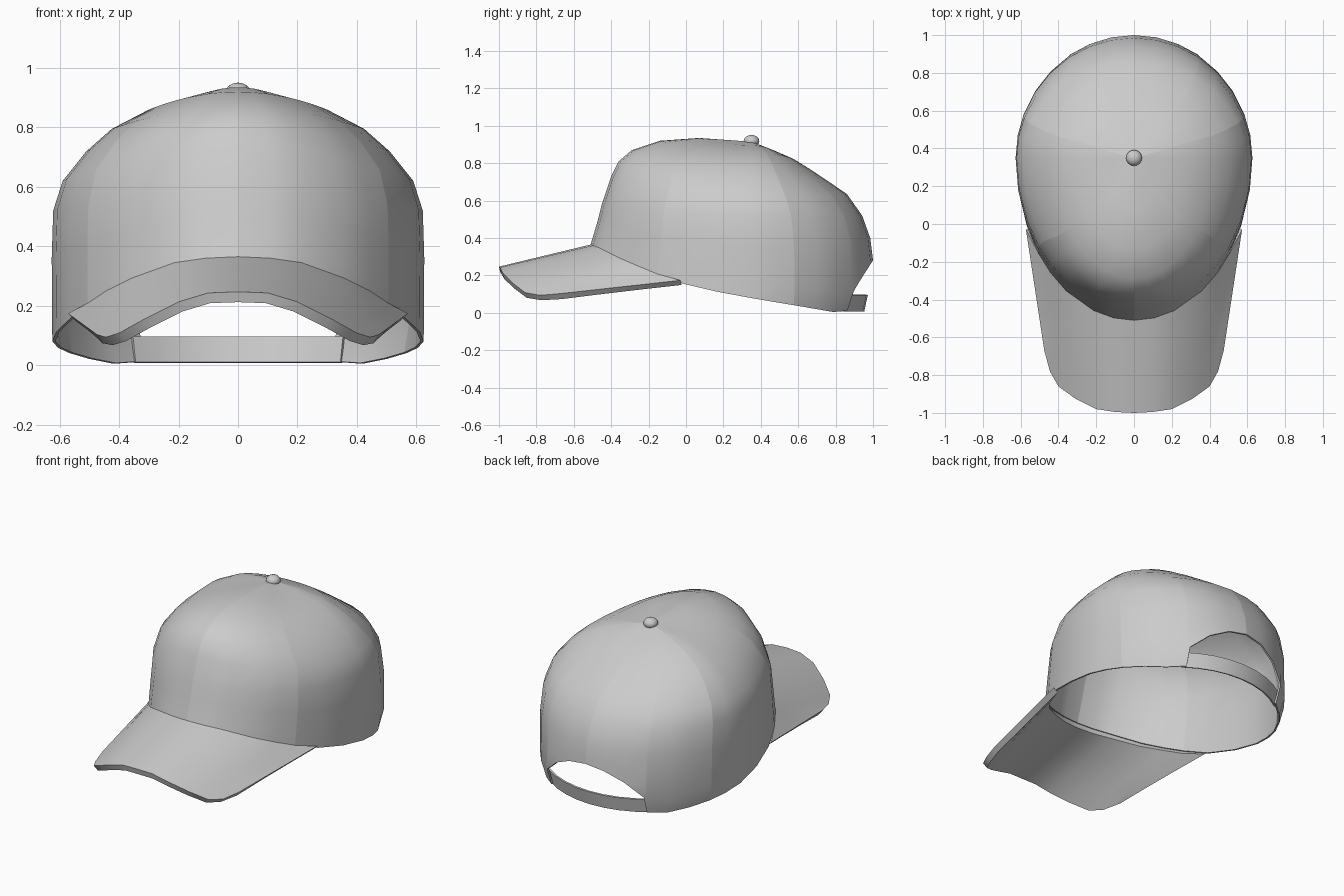
import bpy, bmesh
from math import sin, cos, radians

if "Cube" in bpy.data.objects:
    bpy.data.objects.remove(bpy.data.objects["Cube"])

CY = 0.35  # y of the crown axis


def lerp_table(table, v):
    if v <= table[0][0]:
        return table[0][1]
    for (a, p), (b, q) in zip(table, table[1:]):
        if v <= b:
            return p + (q - p) * (v - a) / (b - a)
    return table[-1][1]


def grid_object(name, rows, closed=False, thickness=0.01, seams=(), angle=35):
    """Skin a grid of points, give it thickness, smooth it."""
    bm = bmesh.new()
    vs = [[bm.verts.new(p) for p in row] for row in rows]
    n = len(rows[0])
    for lo, hi in zip(vs, vs[1:]):
        for j in range(n if closed else n - 1):
            k = (j + 1) % n
            bm.faces.new((lo[j], lo[k], hi[k], hi[j]))
    for lo, hi in zip(vs, vs[1:]):
        for j in seams:
            bm.edges.get((lo[j], hi[j])).smooth = False
    bmesh.ops.remove_doubles(bm, verts=bm.verts, dist=1e-4)
    me = bpy.data.meshes.new(name)
    bm.to_mesh(me)
    bm.free()
    ob = bpy.data.objects.new(name, me)
    bpy.context.collection.objects.link(ob)
    bpy.ops.object.select_all(action='DESELECT')
    ob.select_set(True)
    bpy.context.view_layer.objects.active = ob
    mod = ob.modifiers.new("thickness", 'SOLIDIFY')
    mod.thickness = thickness
    mod.offset = -1
    bpy.ops.object.modifier_apply(modifier=mod.name)
    bpy.ops.object.shade_smooth_by_angle(angle=radians(angle))
    return ob


# Crown profiles from rim to top: (distance from axis, z)
FRONT = [(.86, .365), (.82, .50), (.80, .58), (.75, .73), (.71, .81), (.64, .87), (.49, .92), (.28, .935), (0, .915)]
SIDE = [(.625, .08), (.627, .36), (.622, .52), (.590, .62), (.51, .72), (.425, .795), (.30, .86), (.16, .895), (0, .915)]
BACK = [(.65, .28), (.635, .40), (.592, .52), (.51, .636), (.40, .71), (.31, .77), (.225, .823), (.11, .873), (0, .915)]
RIM = [(-.51, .365), (-.45, .342), (-.34, .285), (-.05, .165), (.1, .125), (.4, .07), (.82, .003), (.9, .012)]


def crown_point(row, deg):
    """Point on the crown; 0 degrees is the front, 90 is +x."""
    s, c = sin(radians(deg)), cos(radians(deg))
    end = FRONT[row] if c > 0 else BACK[row]
    x, y = SIDE[row][0] * s, CY - end[0] * c
    if row:
        z = SIDE[row][1] * (1 - c * c) + end[1] * c * c
    elif c < 0 and abs(x) < .348:  # arched opening at the back
        z = .10 + .18 * (1 - (x / .348) ** 2) ** .85
    else:
        z = lerp_table(RIM, y)
    return (x, y, z)


# Crown, with six panel seams and a rim that tucks in towards the back
half = [0, 10, 20, 35, 45, 54, 65, 78, 90, 101, 111, 123, 135, 146, 147.5, 158, 169, 180]
angles = half + [360 - a for a in half[-2:0:-1]]
seams = [angles.index(a) for a in (0, 54, 111, 180, 249, 306)]
rows = [[crown_point(r, a) for a in angles] for r in range(9)]
rows.insert(1, [tuple(p + .28 * (q - p) for p, q in zip(lo, hi)) for lo, hi in zip(rows[0], rows[1])])
for j, a in enumerate(angles):
    a = min(a, 360 - a)
    if 100 < a < 147:
        k = 1 - .05 * min(1, (a - 90) / 40)
        x, y, z = rows[0][j]
        rows[0][j] = (x * k, CY + (y - CY) * k, z)
grid_object("crown", rows, closed=True, seams=seams, angle=50)

# Brim, lofted from its front edge to the crown rim
outer = [(0, -1, .247), (.1, -.995, .243), (.2, -.98, .213), (.31, -.925, .158),
         (.4, -.86, .108), (.445, -.78, .094), (.475, -.67, .103)]
inner = [crown_point(0, a) for a in (0, 10, 20, 35, 45, 54)] + [(.572, -.03, .174)]


def mirrored(pts):
    return [(-x, y, z) for x, y, z in pts[:0:-1]] + pts


def mix(t):
    return mirrored([tuple(p + (q - p) * t for p, q in zip(o, i)) for o, i in zip(outer, inner)])


grid_object("brim", [mix(t) for t in (0, .33, .67, 1)], thickness=.036)

# Strap across the back opening
strap_angles = [144 + 72 * i / 8 for i in range(9)]
grid_object("back_strap", [[(rx * sin(radians(a)), CY - ry * cos(radians(a)), z) for a in strap_angles]
                           for rx, ry, z in ((.595, .603, .008), (.61, .622, .095))])

# Top button
bpy.ops.mesh.primitive_uv_sphere_add(segments=16, ring_count=10, radius=.042, location=(0, CY, .918))
button = bpy.context.object
button.name = "top_button"
button.scale.z = .78
bpy.ops.object.shade_smooth()
